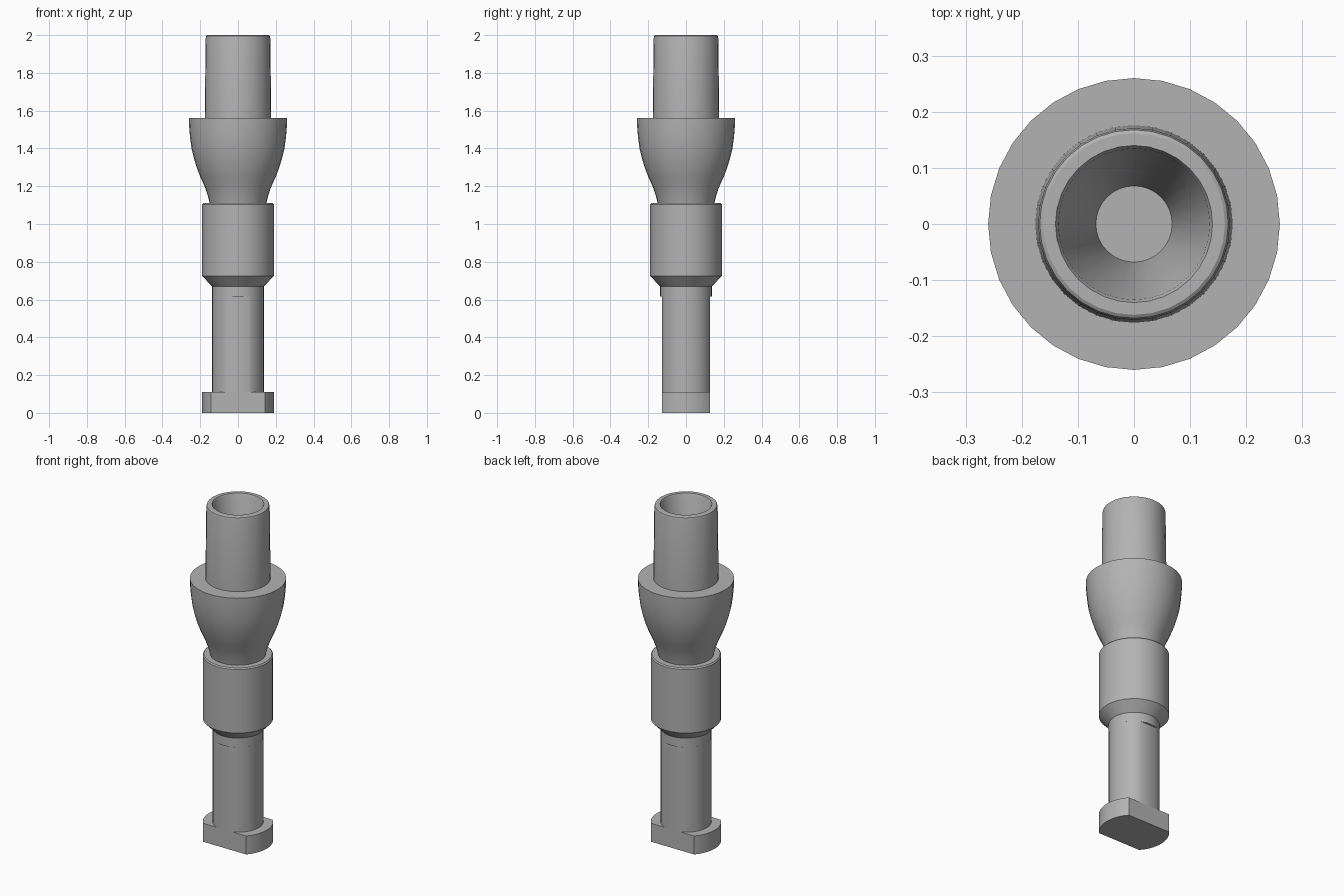
import bpy
import bmesh
from math import asin, cos, sin, pi

cube = bpy.data.objects.get("Cube")
if cube:
    bpy.data.objects.remove(cube, do_unlink=True)

SEGMENTS = 32

grey = bpy.data.materials.new("plain grey")
grey.use_nodes = True
colour = (0.45, 0.45, 0.45, 1)
grey.diffuse_color = colour
grey.node_tree.nodes["Principled BSDF"].inputs["Base Color"].default_value = colour


def finish(name, bm):
    bmesh.ops.recalc_face_normals(bm, faces=bm.faces)
    mesh = bpy.data.meshes.new(name)
    bm.to_mesh(mesh)
    bm.free()
    mesh.materials.append(grey)
    obj = bpy.data.objects.new(name, mesh)
    bpy.context.collection.objects.link(obj)
    bpy.ops.object.select_all(action="DESELECT")
    obj.select_set(True)
    bpy.context.view_layer.objects.active = obj
    bpy.ops.object.shade_smooth_by_angle(angle=pi / 6)
    return obj


def lathe(name, profile):
    """Turn a (radius, height) profile around the z axis."""
    bm = bmesh.new()
    verts = [bm.verts.new((r, 0, z)) for r, z in profile]
    edges = [bm.edges.new(pair) for pair in zip(verts, verts[1:])]
    bmesh.ops.spin(bm, geom=verts + edges, cent=(0, 0, 0), axis=(0, 0, 1),
                   angle=2 * pi, steps=SEGMENTS, use_merge=True)
    bmesh.ops.remove_doubles(bm, verts=bm.verts, dist=0.0001)
    return finish(name, bm)


def flatted_bar(name, radius, half_depth, low, high):
    """Round bar with a flat on its front and back."""
    limit = asin(half_depth / radius)
    steps = 14
    angles = [-limit + 2 * limit * i / steps for i in range(steps + 1)]
    angles += [a + pi for a in angles]
    bm = bmesh.new()
    base = bm.faces.new([bm.verts.new((radius * cos(a), radius * sin(a), low))
                         for a in angles])
    ring = bmesh.ops.extrude_face_region(bm, geom=[base])["geom"]
    bmesh.ops.translate(bm, vec=(0, 0, high - low),
                        verts=[v for v in ring if isinstance(v, bmesh.types.BMVert)])
    return finish(name, bm)


# Foot and shank share the same front and back flats
flatted_bar("locking_foot", 0.19, 0.126, 0, 0.11)
flatted_bar("shank", 0.137, 0.126, 0.11, 0.615)

# Full round collar above the flats
lathe("shank_collar", [(0, 0.615), (0.137, 0.615), (0.137, 0.67)])

# Thick sleeve with a tapered lower end and a fine top bevel
lathe("sleeve", [(0.137, 0.67), (0.19, 0.725), (0.19, 1.103),
                 (0.184, 1.11), (0.15, 1.11)])

# Flared cup with a flat upper ledge
lathe("flared_cup", [(0.15, 1.11), (0.16, 1.15), (0.177, 1.2), (0.2, 1.25),
                     (0.219, 1.3), (0.234, 1.35), (0.246, 1.4),
                     (0.254, 1.46), (0.259, 1.52), (0.26, 1.56), (0.174, 1.56)])

# Open tube with rounded lip and a tapering blind bore
lathe("top_tube", [(0.176, 1.56), (0.171, 1.985), (0.168, 1.996), (0.162, 2),
                   (0.14, 2), (0.135, 1.99), (0.068, 1.5), (0, 1.5)])
